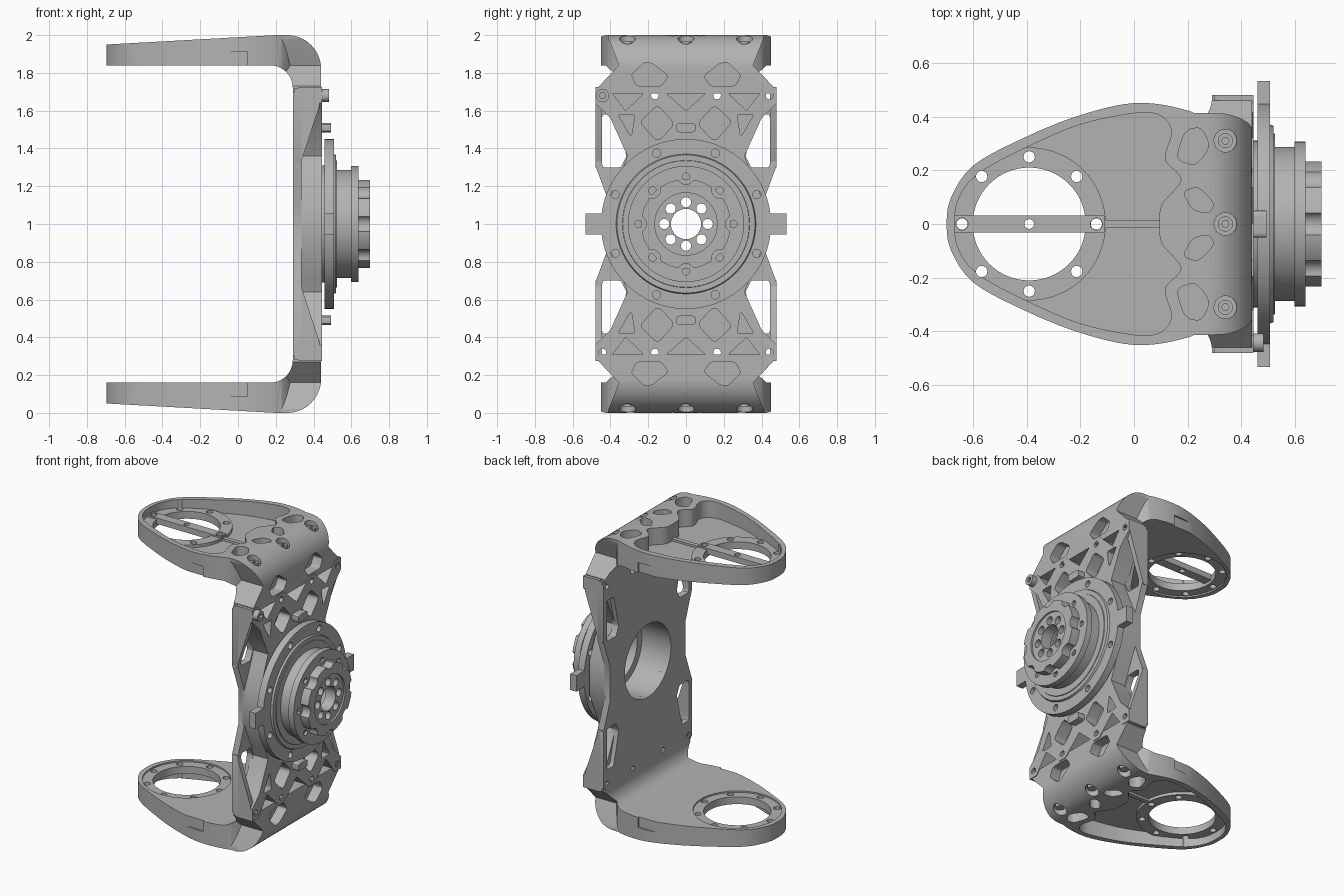
import bpy, bmesh, math
from mathutils import Vector

if "Cube" in bpy.data.objects:
    bpy.data.objects.remove(bpy.data.objects["Cube"], do_unlink=True)

GREY = (0.45, 0.45, 0.45, 1)
metal = bpy.data.materials.new("machined grey")
metal.use_nodes = True
metal.diffuse_color = GREY
metal.node_tree.nodes["Principled BSDF"].inputs["Base Color"].default_value = GREY


def finish_mesh(name, bm):
    bmesh.ops.recalc_face_normals(bm, faces=bm.faces)
    mesh = bpy.data.meshes.new(name)
    bm.to_mesh(mesh)
    bm.free()
    mesh.materials.append(metal)
    ob = bpy.data.objects.new(name, mesh)
    bpy.context.collection.objects.link(ob)
    return ob


def prism(name, outlines, axis, lo, hi):
    """Extrude one or more 2D outlines along an axis."""
    place = {"x": lambda u, v, d: (d, u, v), "y": lambda u, v, d: (u, d, v),
             "z": lambda u, v, d: (u, v, d)}[axis]
    bm = bmesh.new()
    for pts in outlines:
        a = [bm.verts.new(place(u, v, lo)) for u, v in pts]
        b = [bm.verts.new(place(u, v, hi)) for u, v in pts]
        bm.faces.new(a)
        bm.faces.new(b)
        for i in range(len(pts)):
            j = (i + 1) % len(pts)
            bm.faces.new((a[i], a[j], b[j], b[i]))
    return finish_mesh(name, bm)


def lathe(name, profile, n=96):
    """Revolve a closed (x, radius) loop round the hub axis."""
    bm = bmesh.new()
    rings = []
    for k in range(n):
        t = math.tau * k / n
        rings.append([bm.verts.new((x, r * math.sin(t), 1 + r * math.cos(t))) for x, r in profile])
    for k in range(n):
        a, b = rings[k], rings[(k + 1) % n]
        for i in range(len(profile)):
            j = (i + 1) % len(profile)
            bm.faces.new((a[i], a[j], b[j], b[i]))
    return finish_mesh(name, bm)


def boolean(ob, tool, op="DIFFERENCE"):
    mod = ob.modifiers.new(op, "BOOLEAN")
    mod.object, mod.operation, mod.solver = tool, op, "EXACT"
    bpy.context.view_layer.objects.active = ob
    bpy.ops.object.modifier_apply(modifier=mod.name)
    bpy.data.objects.remove(tool, do_unlink=True)


def cut(ob, outlines, axis, lo, hi):
    boolean(ob, prism("cutter", outlines, axis, lo, hi))


def disc(u, v, r, n=32):
    return [(u + r * math.cos(math.tau * k / n), v + r * math.sin(math.tau * k / n)) for k in range(n)]


def ring_of_discs(u, v, ring, r, turn=0.0):
    return [disc(u + ring * math.cos(turn + k * math.pi / 4), v + ring * math.sin(turn + k * math.pi / 4), r, 20)
            for k in range(8)]


def box(u0, u1, v0, v1):
    return [(u0, v0), (u1, v0), (u1, v1), (u0, v1)]


def rounded(pts, f=0.25, n=4):
    out = []
    for i, p in enumerate(pts):
        p = Vector(p)
        a = p.lerp(Vector(pts[i - 1]), f)
        b = p.lerp(Vector(pts[(i + 1) % len(pts)]), f)
        out += [tuple(a.lerp(p, k / n).lerp(p.lerp(b, k / n), k / n)) for k in range(n + 1)]
    return out


def smooth(pts, n=5):
    out = []
    for i in range(len(pts)):
        a, b, c, d = (Vector(pts[(i + k) % len(pts)]) for k in (-1, 0, 1, 2))
        for k in range(n):
            t = k / n
            out.append(tuple(0.5 * (2 * b + (c - a) * t + (2 * a - 5 * b + 4 * c - d) * t * t
                                    + (3 * b - a - 3 * c + d) * t ** 3)))
    return out


def flip_u(pts):
    return [(-u, v) for u, v in pts]


def flip_v(pts, about=0.0):
    return [(u, 2 * about - v) for u, v in pts]


def both_sides(pts):
    """Close a half outline by mirroring in v."""
    return pts + [p for p in reversed(flip_v(pts)) if abs(p[1]) > 1e-6]


def four_way(pts):
    """Close a quarter outline by mirroring in u and about z = 1."""
    half = pts + flip_v(pts, 1)[::-1]
    return half + [p for p in reversed(flip_u(half)) if abs(p[0]) > 1e-6]


def copies(pts):
    """The four mirrored copies of one outline on the back plate."""
    two = [pts, flip_u(pts)]
    return two + [flip_v(p, 1) for p in two]


def arc(u, v, r, a0, a1, n=14):
    return [(u + r * math.cos(math.radians(a0 + (a1 - a0) * k / n)),
             v + r * math.sin(math.radians(a0 + (a1 - a0) * k / n))) for k in range(n + 1)]


# Upper arm: bent side profile trimmed by an egg plan and a flared elbow
side = ([(-0.7, 1.84), (-0.7, 1.95), (0.2, 2.0)] + arc(0.26, 1.82, 0.18, 90, 0)
        + [(0.44, 1.69), (0.29, 1.69)] + arc(0.17, 1.72, 0.12, 0, 90))
arm = prism("upper_arm", [side], "y", -0.6, 0.6)
egg = smooth(both_sides([(-0.697, 0), (-0.68, 0.1), (-0.595, 0.22), (-0.4, 0.325), (-0.2, 0.405),
                         (0, 0.45), (0.17, 0.43), (0.26, 0.38), (0.34, 0.2), (0.36, 0)]))
plan = prism("plan", [egg], "z", 1.8, 2.1)
flare = [(0.42, 2.05), (0.41, 1.98), (0.355, 1.84), (0.46, 1.73), (0.46, 1.65)]
boolean(plan, prism("elbow", [flare + flip_u(flare)[::-1]], "x", 0.19, 0.6), "UNION")
boolean(arm, plan, "INTERSECT")

# Arm pocket with wavy end, raised bearing ring and rib
pocket = smooth(both_sides([(-0.668, 0), (-0.65, 0.1), (-0.575, 0.19), (-0.4, 0.285), (-0.2, 0.37), (0, 0.412),
                            (0.08, 0.41), (0.125, 0.38), (0.138, 0.33), (0.115, 0.24), (0.175, 0.165),
                            (0.105, 0.075), (0.095, 0)]))
cut(arm, [pocket], "z", 1.88, 2.2)
HX = -0.39
boolean(arm, prism("ring", [disc(HX, 0, 0.285, 64)], "z", 1.85, 1.9), "UNION")
boolean(arm, prism("rib", [box(-0.12, 0.12, -0.015, 0.015)], "z", 1.86, 1.895), "UNION")
cut(arm, [disc(HX, 0, 0.21, 64)], "z", 1.7, 2.2)
cut(arm, [disc(HX, 0, 0.275, 64)], "z", 1.7, 1.85)
cut(arm, ring_of_discs(HX, 0, 0.25, 0.021), "z", 1.7, 2.2)

# Lightening pockets, counterbores and side notches in the elbow
tear = rounded([(0.19, 0.35), (0.25, 0.36), (0.285, 0.29), (0.23, 0.215), (0.155, 0.24)], 0.35)
small = rounded([(0.18, 0.12), (0.24, 0.14), (0.3, 0.075), (0.28, 0.04), (0.22, 0.05)], 0.35)
cut(arm, [tear, small, flip_v(tear), flip_v(small)], "z", 1.89, 2.2)
bolts = [(0.34, y) for y in (-0.31, 0, 0.31)]
cut(arm, [disc(x, y, 0.042) for x, y in bolts], "z", 1.94, 2.2)
pent = rounded([(0.29, 1.79), (0.22, 1.855), (0.18, 1.85), (0.095, 1.785), (0.13, 1.73), (0.26, 1.73)], 0.2)
cut(arm, [pent, flip_u(pent)], "x", 0.37, 0.6)
for lo, hi in ((0.438, 0.6), (-0.6, -0.438)):
    cut(arm, [box(-0.08, 0.05, 1.8, 1.91)], "y", lo, hi)

# Lower arm mirrors the upper one
lower = arm.copy()
lower.data = arm.data.copy()
lower.name = "lower_arm"
bpy.context.collection.objects.link(lower)
for v in lower.data.vertices:
    v.co.z = 2 - v.co.z
lower.data.flip_normals()

# Elbow screws, top and bottom
heads = prism("upper_elbow_screws", [disc(x, y, 0.028) for x, y in bolts], "z", 1.93, 1.965)
cut(heads, [disc(x, y, 0.014, 6) for x, y in bolts], "z", 1.95, 2.1)
prism("lower_elbow_screws", [disc(x, y, 0.028) for x, y in bolts], "z", 0.035, 0.07)

# Bar across the upper bearing opening
bar = prism("cross_bar", [rounded(box(-0.67, -0.11, -0.032, 0.032), 0.04)], "z", 1.87, 1.91)
cut(bar, [disc(HX + d, 0, r) for d, r in ((-0.25, 0.022), (0, 0.018), (0.25, 0.022))], "z", 1.7, 2.1)

# Thin back plate with windows
plate = prism("back_plate", [four_way([(0, 1.7), (0.48, 1.7), (0.48, 1.31), (0.41, 1.12)])], "x", 0.29, 0.335)
window = rounded([(0.445, 1.58), (0.37, 1.58), (0.315, 1.36), (0.345, 1.3), (0.445, 1.3)], 0.12)
bore = [disc(0, 1, 0.25, 64)]
lugs = copies(disc(0.165, 1.68, 0.02, 20)) + copies(disc(0.442, 1.68, 0.02, 20))
cut(plate, copies(window), "x", 0.2, 0.4)
cut(plate, bore, "x", 0.2, 0.4)
cut(plate, lugs, "x", 0.2, 0.4)

# Zigzag truss in front of the plate
zigzag = [(0, 1.6), (0.135, 1.72), (0.195, 1.72), (0.32, 1.6), (0.415, 1.725), (0.48, 1.725),
          (0.48, 1.64), (0.4, 1.56), (0.31, 1.36), (0.34, 1.28), (0.41, 1.12)]
truss = prism("truss", [four_way(zigzag)], "x", 0.32, 0.445)
diamond = rounded([(0.15, 1.63), (0.245, 1.54), (0.15, 1.435), (0.06, 1.53)], 0.22)
tri = rounded([(0.27, 1.58), (0.36, 1.58), (0.29, 1.46)], 0.15)
cut(truss, copies(diamond) + copies(tri), "x", 0.36, 0.6)
cut(truss, bore, "x", 0.2, 0.6)
cut(truss, lugs, "x", 0.2, 0.6)

# Tapered side rims outside the windows
for label, lo in (("left", 0.446), ("right", -0.48)):
    rim = [(0.3, 1.3), (0.325, 1.3), (0.43, 1.62), (0.44, 1.72), (0.3, 1.72)]
    prism(label + "_rims", [rim, flip_v(rim, 1)], "y", lo, lo + 0.034)

# Stop blocks and corner screw
prism("stop_blocks", [rounded(box(-0.05, 0.05, z - 0.025, z + 0.025)) for z in (0.49, 1.51)], "x", 0.36, 0.493)
screw = prism("corner_screw", [disc(-0.442, 1.68, 0.035)], "x", 0.43, 0.482)
cut(screw, [disc(-0.442, 1.68, 0.018, 6)], "x", 0.465, 0.6)

# Hub flange with tabs and bolt holes
flange = lathe("hub_flange", [(0.33, 0.25), (0.33, 0.31), (0.459, 0.31), (0.459, 0.45), (0.507, 0.45),
                              (0.507, 0.37), (0.52, 0.365), (0.52, 0.25)])
for lo, hi in ((0.43, 0.532), (-0.532, -0.43)):
    boolean(flange, prism("tab", [box(lo, hi, 0.945, 1.055)], "x", 0.459, 0.507), "UNION")
cut(flange, ring_of_discs(0, 1, 0.406, 0.022, math.pi / 8), "x", 0.45, 0.6)

# Hub barrel with front lip
barrel = lathe("hub_barrel", [(0.51, 0.2), (0.51, 0.34), (0.525, 0.335), (0.525, 0.287), (0.597, 0.287),
                              (0.597, 0.307), (0.638, 0.307), (0.638, 0.2)])
cut(barrel, ring_of_discs(0, 1, 0.25, 0.02), "x", 0.62, 0.7)

# Scalloped output cap
cap = prism("output_cap", [disc(0, 1, 0.237, 96)], "x", 0.61, 0.698)
cut(cap, ring_of_discs(0, 1, 0.258, 0.048), "x", 0.638, 0.8)
cut(cap, [disc(0, 1, 0.165, 64)], "x", 0.686, 0.8)
cut(cap, [disc(0, 1, 0.08)] + ring_of_discs(0, 1, 0.115, 0.027), "x", 0.5, 0.8)

# Smooth the curved walls, keep machined edges sharp
for ob in bpy.context.collection.objects:
    ob.select_set(ob.type == "MESH" and metal.name in ob.data.materials)
bpy.context.view_layer.objects.active = arm
bpy.ops.object.shade_smooth_by_angle(angle=math.radians(30))
